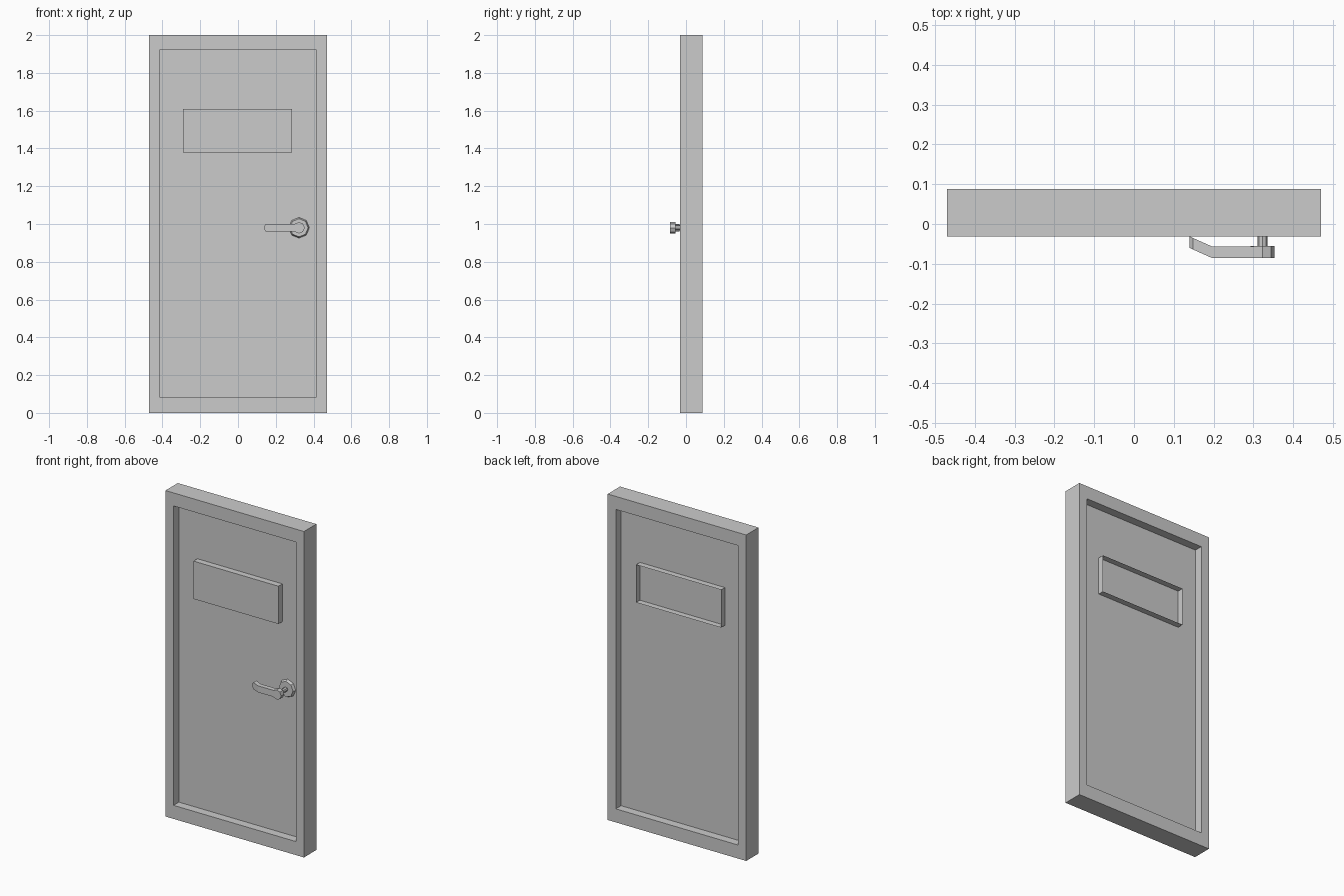
import bpy, bmesh
from math import pi
from mathutils import Matrix

if "Cube" in bpy.data.objects:
    bpy.data.objects.remove(bpy.data.objects["Cube"])


def finish(name, bm):
    bmesh.ops.recalc_face_normals(bm, faces=bm.faces)
    mesh = bpy.data.meshes.new(name)
    bm.to_mesh(mesh)
    bm.free()
    ob = bpy.data.objects.new(name, mesh)
    bpy.context.collection.objects.link(ob)
    return ob


def box(name, x, y, z, open_back=False):
    bm = bmesh.new()
    bmesh.ops.create_cube(bm, size=1)
    for v in bm.verts:
        v.co = [lo + (c + 0.5) * (hi - lo) for c, (lo, hi) in zip(v.co, (x, y, z))]
    bm.normal_update()
    ob_faces = [f for f in bm.faces if f.normal.y > 0.9]
    if open_back:
        # keep outward normals: drop the face after normals are already right
        bmesh.ops.delete(bm, geom=ob_faces, context='FACES')
    return finish(name, bm)


def disc(name, y0, y1, r_front, r_back, sides=8):
    """Faceted cylinder or cone along y on the handle axis, vertex at the top."""
    bm = bmesh.new()
    bmesh.ops.create_cone(bm, cap_ends=True, segments=sides, radius1=r_back,
                          radius2=r_front, depth=y1 - y0)
    bmesh.ops.transform(bm, verts=bm.verts,
                        matrix=Matrix.Translation((HX, (y0 + y1) / 2, HZ))
                        @ Matrix.Rotation(pi / 2, 4, 'X'))
    return finish(name, bm)


HX, HZ = 0.323, 0.98          # handle axis
FRONT, BACK = -0.032, 0.088   # frame depth

# Frame: one rectangular ring with depth
bm = bmesh.new()
outer = [(-0.47, 0), (0.47, 0), (0.47, 2), (-0.47, 2)]
inner = [(-0.415, 0.083), (0.415, 0.083), (0.415, 1.92), (-0.415, 1.92)]
rings = [[bm.verts.new((x, y, z)) for x, z in loop]
         for loop, y in ((outer, FRONT), (inner, FRONT), (inner, BACK), (outer, BACK))]
for k in range(4):
    a, b = rings[k], rings[(k + 1) % 4]
    for i in range(4):
        j = (i + 1) % 4
        bm.faces.new((a[i], a[j], b[j], b[i]))
finish("door_frame", bm)

# Door leaf and the window box passing through it, open at the back
box("door_leaf", (-0.415, 0.415), (0.02, 0.037), (0.083, 1.92))
box("window_box", (-0.29, 0.287), (-0.018, 0.074), (1.378, 1.61), open_back=True)

# Handle rose, stem and hub
disc("handle_rose", 0.003, 0.02, 0.048, 0.055)
disc("handle_stem", -0.057, 0.005, 0.013, 0.013)
disc("handle_hub", -0.086, -0.055, 0.030, 0.030)

# Lever: cross-sections (x, front y, half height) bent back towards the leaf
bm = bmesh.new()
prev = None
for x, y, h in ((0.14, -0.060, 0.011), (0.148, -0.064, 0.02),
                (0.195, -0.085, 0.02), (HX, -0.085, 0.02)):
    ring = [bm.verts.new((x, y + dy, HZ + s * h))
            for dy, s in ((0, -1), (0, 1), (0.029, 1), (0.029, -1))]
    if prev:
        for i in range(4):
            j = (i + 1) % 4
            bm.faces.new((prev[i], prev[j], ring[j], ring[i]))
    else:
        bm.faces.new(ring)
    prev = ring
bm.faces.new(prev)
finish("handle_lever", bm)
